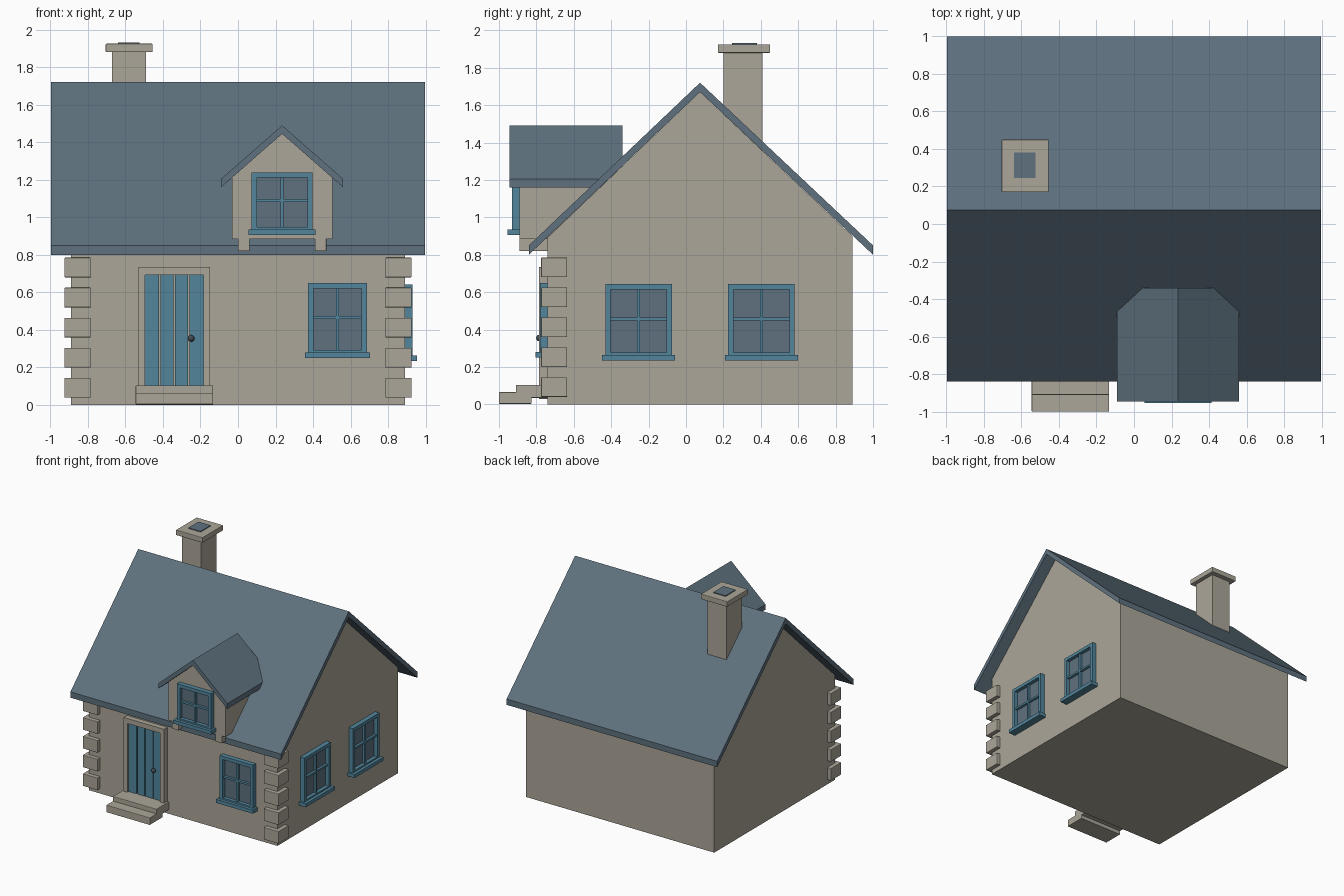
import bpy, bmesh
from mathutils import Vector

cube = bpy.data.objects.get("Cube")
if cube:
    bpy.data.objects.remove(cube, do_unlink=True)


def srgb(*rgb):
    return [((c / 255 + 0.055) / 1.055) ** 2.4 for c in rgb] + [1.0]


def material(name, color):
    m = bpy.data.materials.new(name)
    m.use_nodes = True
    m.diffuse_color = color
    m.node_tree.nodes["Principled BSDF"].inputs["Base Color"].default_value = color
    return m


STONE = material("warm grey stone", srgb(171, 166, 153))
SLATE = material("slate blue grey", srgb(94, 113, 126))
BLUE = material("blue paint", srgb(82, 134, 156))
METAL = material("dark metal", srgb(66, 76, 84))


def finish(name, bm, mat, bevel=0):
    bmesh.ops.recalc_face_normals(bm, faces=bm.faces)
    mesh = bpy.data.meshes.new(name)
    bm.to_mesh(mesh)
    bm.free()
    mesh.materials.append(mat)
    ob = bpy.data.objects.new(name, mesh)
    bpy.context.collection.objects.link(ob)
    if bevel:
        mod = ob.modifiers.new("soft edges", 'BEVEL')
        mod.width = bevel
        mod.segments = 2
    return ob


def boxes(name, mat, ranges, place=lambda p: p, bevel=0):
    """One object from boxes, each given as (x range, y range, z range)."""
    bm = bmesh.new()
    for spans in ranges:
        for v in bmesh.ops.create_cube(bm, size=1)["verts"]:
            v.co = place(Vector([s[0] if c < 0 else s[1] for s, c in zip(spans, v.co)]))
    return finish(name, bm, mat, bevel)


def prism(name, mat, profile, start, end, axis):
    """Extrude a profile of (across, z) points along x or y."""
    bm = bmesh.new()
    at = (lambda a, z, t: (t, a, z)) if axis == 'x' else (lambda a, z, t: (a, t, z))
    face = bm.faces.new([bm.verts.new(at(a, z, start)) for a, z in profile])
    new = bmesh.ops.extrude_face_region(bm, geom=[face])["geom"]
    move = Vector(at(0, 0, end - start))
    bmesh.ops.translate(bm, vec=move, verts=[g for g in new if isinstance(g, bmesh.types.BMVert)])
    return finish(name, bm, mat)


def window(name, centre, half, bottom, top, place):
    """Four-pane window; place maps (along, outward, up) to the wall."""
    l, r = centre - half, centre + half
    mid, b, bar = (bottom + top) / 2 + 0.01, 0.028, 0.008
    boxes(name + "_frame", BLUE, [
        ((l, l + b), (0, 0.04), (bottom, top)),
        ((r - b, r), (0, 0.04), (bottom, top)),
        ((l, r), (0, 0.04), (top - b, top)),
        ((l, r), (0, 0.04), (bottom, bottom + b)),
        ((centre - bar, centre + bar), (0, 0.03), (bottom, top)),
        ((l, r), (0, 0.03), (mid - bar, mid + bar)),
        ((l - 0.017, r + 0.017), (0, 0.065), (bottom - 0.015, bottom + 0.015)),
    ], place)
    boxes(name + "_glass", SLATE,
          [((l + 0.01, r - 0.01), (0, 0.009), (bottom + 0.01, top - 0.01))], place)


# House walls and main roof
FRONT, SIDE, RIDGE = -0.74, 0.89, 0.075
prism("walls", STONE, [(FRONT, 0), (0.89, 0), (0.89, 0.9), (RIDGE, 1.67), (FRONT, 0.892)],
      -SIDE, SIDE, 'x')
prism("main_roof", SLATE, [(-0.84, 0.8), (-0.84, 0.85), (RIDGE, 1.72), (1, 0.85), (1, 0.8),
                           (RIDGE, 1.67)], -0.995, 0.995, 'x')

# Corner stones at the two front corners
for side, label in ((-1, "right"), (1, "left")):
    boxes(label + "_corner_stones", STONE,
          [((0.785, 0.925), (-0.775, -0.635), (0.04 + 0.16 * i, 0.145 + 0.16 * i))
           for i in range(5)],
          lambda p, s=side: Vector((p.x * s, p.y, p.z)), 0.004)

# Chimney
boxes("chimney_stack", STONE, [((-0.67, -0.49), (0.2, 0.41), (1.2, 1.89))])
boxes("chimney_cap", STONE, [((-0.705, -0.455), (0.17, 0.45), (1.88, 1.925))], bevel=0.004)
boxes("chimney_flue", SLATE, [((-0.64, -0.525), (0.245, 0.38), (1.92, 1.932))])

# Dormer
DX = 0.235
prism("dormer_walls", STONE, [(DX - 0.268, 0.885), (DX + 0.268, 0.885), (DX + 0.268, 1.21),
                              (DX, 1.445), (DX - 0.268, 1.21)], -0.89, -0.36, 'y')
prism("dormer_roof", SLATE, [(DX - 0.325, 1.16), (DX - 0.325, 1.205), (DX, 1.49),
                             (DX + 0.325, 1.205), (DX + 0.325, 1.16), (DX, 1.445)],
      -0.945, -0.34, 'y')
boxes("dormer_brackets", STONE, [((DX + s - 0.031, DX + s + 0.031), (-0.89, -0.7), (0.82, 0.89))
                                 for s in (-0.205, 0.205)], bevel=0.003)

# Windows
window("dormer_window", DX, 0.162, 0.92, 1.24, lambda p: Vector((p.x, -0.89 - p.y, p.z)))
window("front_window", 0.53, 0.157, 0.265, 0.65, lambda p: Vector((p.x, FRONT - p.y, p.z)))
for label, y in (("front", -0.253), ("back", 0.403)):
    window("side_window_" + label, y, 0.178, 0.25, 0.643,
           lambda p: Vector((SIDE + p.y, p.x, p.z)))

# Door: surround, four planks with gaps, round knob
boxes("door_surround", STONE, [
    ((-0.53, -0.495), (-0.785, FRONT), (0.03, 0.735)),
    ((-0.185, -0.15), (-0.785, FRONT), (0.03, 0.735)),
    ((-0.53, -0.15), (-0.785, FRONT), (0.692, 0.735))])
PLANK = 0.31 / 4
boxes("door_planks", BLUE, [((-0.495 + PLANK * i + (0.004 if i else 0),
                              -0.495 + PLANK * (i + 1) - (0.004 if i < 3 else 0)),
                             (-0.768, FRONT), (0.1, 0.692)) for i in range(4)])
bm = bmesh.new()
bmesh.ops.create_uvsphere(bm, u_segments=16, v_segments=10, radius=0.018)
bmesh.ops.translate(bm, vec=(-0.25, -0.783, 0.355), verts=bm.verts)
for f in bm.faces:
    f.smooth = True
finish("door_knob", bm, METAL)

# Doorstep
boxes("steps", STONE, [((-0.545, -0.133), (-1, -0.825), (0.003, 0.065)),
                       ((-0.545, -0.133), (-0.91, FRONT), (0.035, 0.105))], bevel=0.004)
